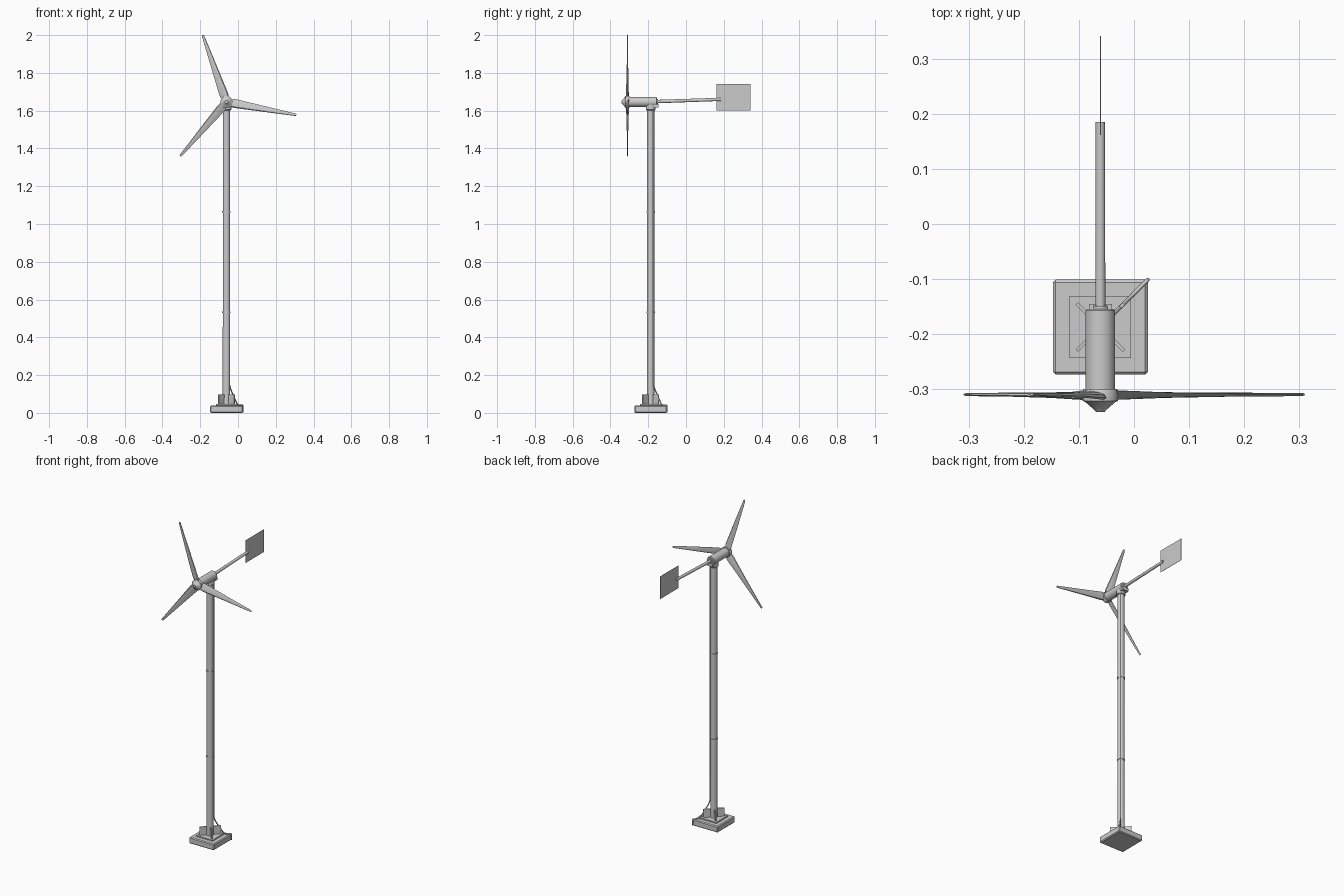
import bpy, bmesh, math
from mathutils import Vector, Matrix

if "Cube" in bpy.data.objects:
    bpy.data.objects.remove(bpy.data.objects["Cube"])

CX, CY, HZ = -0.061, -0.187, 1.646   # tower axis and hub height


def finish(name, bm, smooth=True):
    bmesh.ops.recalc_face_normals(bm, faces=bm.faces)
    me = bpy.data.meshes.new(name)
    bm.to_mesh(me)
    bm.free()
    ob = bpy.data.objects.new(name, me)
    bpy.context.collection.objects.link(ob)
    if smooth:
        bpy.ops.object.select_all(action='DESELECT')
        ob.select_set(True)
        bpy.context.view_layer.objects.active = ob
        bpy.ops.object.shade_smooth_by_angle(angle=math.radians(35))
    return ob


def box(name, center, size, rot=0.0, bevel=0.0):
    bm = bmesh.new()
    m = Matrix.Translation(center) @ Matrix.Rotation(rot, 4, 'Z') @ Matrix.Diagonal((*size, 1))
    bmesh.ops.create_cube(bm, size=1, matrix=m)
    ob = finish(name, bm, False)
    if bevel:
        mod = ob.modifiers.new("bevel", 'BEVEL')
        mod.width, mod.segments = bevel, 1
    return ob


def loft(name, rings):
    """Skin a list of point rings and cap both ends."""
    bm = bmesh.new()
    vs = [[bm.verts.new(p) for p in ring] for ring in rings]
    n = len(vs[0])
    for a, b in zip(vs, vs[1:]):
        for i in range(n):
            bm.faces.new((a[i], a[(i + 1) % n], b[(i + 1) % n], b[i]))
    bm.faces.new(vs[0])
    bm.faces.new(vs[-1])
    return finish(name, bm)


def turned(name, start, end, profile, n=32):
    """Round part: profile of (distance along axis, radius)."""
    start = Vector(start)
    d = (Vector(end) - start).normalized()
    q = d.to_track_quat('Z', 'Y')
    ring = lambda t, r: [start + q @ Vector((r * math.cos(k * math.tau / n),
                                            r * math.sin(k * math.tau / n), t)) for k in range(n)]
    return loft(name, [ring(t, r) for t, r in profile])


# Foundation
box("base_slab", (CX, CY, 0.0195), (0.172, 0.172, 0.039), bevel=0.005)
box("base_plate", (CX, CY, 0.042), (0.112, 0.112, 0.008))
for i, a in enumerate((45, 135)):
    box(f"base_fin_{i}", (CX, CY, 0.07), (0.121, 0.006, 0.056), math.radians(a))

# Tower with joint collars
turned("tower", (CX, CY, 0.04), (CX, CY, 2), [(0, 0.02), (1.57, 0.019)])
for i, z in enumerate((0.533, 1.065)):
    turned(f"tower_joint_{i}", (CX, CY, z - 0.003), (CX, CY, 2), [(0, 0.0225), (0.006, 0.0225)])
turned("tower_cap", (CX, CY, 1.602), (CX, CY, 2), [(0, 0.022), (0.004, 0.026), (0.03, 0.026)])

# Cable down the tower and over the base
cu = bpy.data.curves.new("power_cable", 'CURVE')
cu.dimensions = '3D'
cu.bevel_depth, cu.bevel_resolution, cu.use_fill_caps = 0.0035, 2, True
path = [(0.0155, 1.6), (0.0155, 0.15), (0.022, 0.125), (0.05, 0.06), (0.056, 0.048),
        (0.062, 0.041), (0.084, 0.041), (0.086, 0.036), (0.086, 0.003)]
sp = cu.splines.new('POLY')
sp.points.add(len(path) - 1)
for p, (d, z) in zip(sp.points, path):
    p.co = (CX + d, CY + d, z, 1)
bpy.context.collection.objects.link(bpy.data.objects.new("power_cable", cu))

# Nacelle and rear bracket
turned("nacelle", (CX, -0.154, HZ), (CX, -1, HZ),
       [(0, 0.024), (0.003, 0.027), (0.146, 0.027)])
box("tail_bracket", (CX, -0.17, 1.627), (0.042, 0.05, 0.018))

# Hub and nose cone
turned("hub", (CX, -0.299, HZ), (CX, -1, HZ), [(0, 0.030), (0.003, 0.032), (0.022, 0.032),
                                              (0.024, 0.027), (0.038, 0.011), (0.0415, 0.008)])

# Blades: airfoil loft with twist and taper
foil = [(-0.5, 0), (-0.4, 0.4), (-0.15, 0.5), (0.2, 0.3), (0.5, 0.03),
        (0.5, -0.03), (0.2, -0.3), (-0.15, -0.5), (-0.4, -0.4)]
stations = [(0.015, 0.026, 0.014, 18), (0.03, 0.046, 0.012, 17), (0.045, 0.049, 0.011, 15),
            (0.12, 0.040, 0.009, 10), (0.25, 0.026, 0.007, 6), (0.37, 0.013, 0.006, 4),
            (0.376, 0.010, 0.004, 4)]
for i in range(3):
    a = math.radians(109.5 + 120 * i)
    radial = Vector((math.cos(a), 0, math.sin(a)))
    side = Vector((-math.sin(a), 0, math.cos(a)))
    axis = Vector((0, 1, 0))
    rings = []
    for r, chord, thick, twist in stations:
        t = math.radians(twist)
        u = side * math.cos(t) + axis * math.sin(t)
        v = axis * math.cos(t) - side * math.sin(t)
        rings.append([Vector((CX, -0.309, HZ)) + radial * r + u * (c * chord) + v * (h * thick)
                      for c, h in foil])
    loft(f"blade_{i}", rings)

# Tail boom and vane
turned("tail_boom", (CX, -0.16, 1.648), (CX, 0.185, 1.66), [(0, 0.009), (0.345, 0.0085)], 24)
turned("boom_socket", (CX, -0.158, 1.648), (CX, 0.185, 1.66), [(0, 0.014), (0.01, 0.013)], 24)
box("tail_vane", (CX, 0.251, 1.67), (0.0015, 0.18, 0.14))
